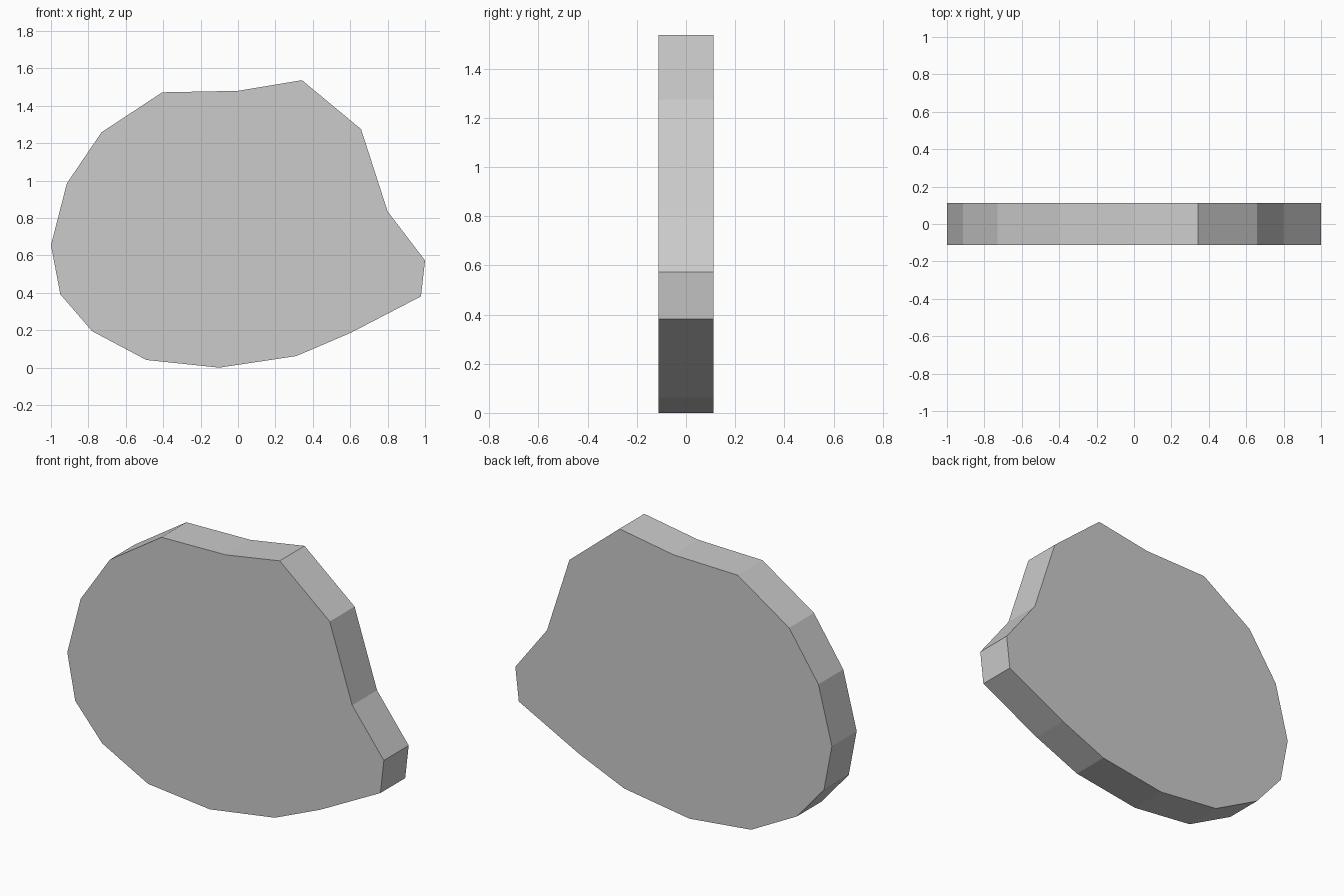
import bpy
import bmesh

if "Cube" in bpy.data.objects:
    bpy.data.objects.remove(bpy.data.objects["Cube"])

HALF_THICKNESS = 0.112

# Outline of the slab in the front view (x, z), clockwise from the top left
OUTLINE = [
    (-0.405, 1.472), (0.0, 1.48), (0.342, 1.537), (0.658, 1.275),
    (0.80, 0.835), (1.0, 0.573), (0.978, 0.381), (0.60, 0.185),
    (0.312, 0.062), (-0.10, 0.0), (-0.49, 0.041), (-0.78, 0.195),
    (-0.95, 0.392), (-1.0, 0.655), (-0.915, 0.985), (-0.73, 1.258),
]


def extruded_slab(name, outline, half):
    """Extrude a closed x-z outline symmetrically along y."""
    bm = bmesh.new()
    face = bm.faces.new([bm.verts.new((x, -half, z)) for x, z in outline])
    result = bmesh.ops.extrude_face_region(bm, geom=[face], use_keep_orig=True)
    moved = [g for g in result["geom"] if isinstance(g, bmesh.types.BMVert)]
    bmesh.ops.translate(bm, verts=moved, vec=(0, 2 * half, 0))
    bmesh.ops.recalc_face_normals(bm, faces=bm.faces)
    mesh = bpy.data.meshes.new(name)
    bm.to_mesh(mesh)
    bm.free()
    obj = bpy.data.objects.new(name, mesh)
    bpy.context.collection.objects.link(obj)
    return obj


# Flat-faced stone slab
extruded_slab("stone_slab", OUTLINE, HALF_THICKNESS)
